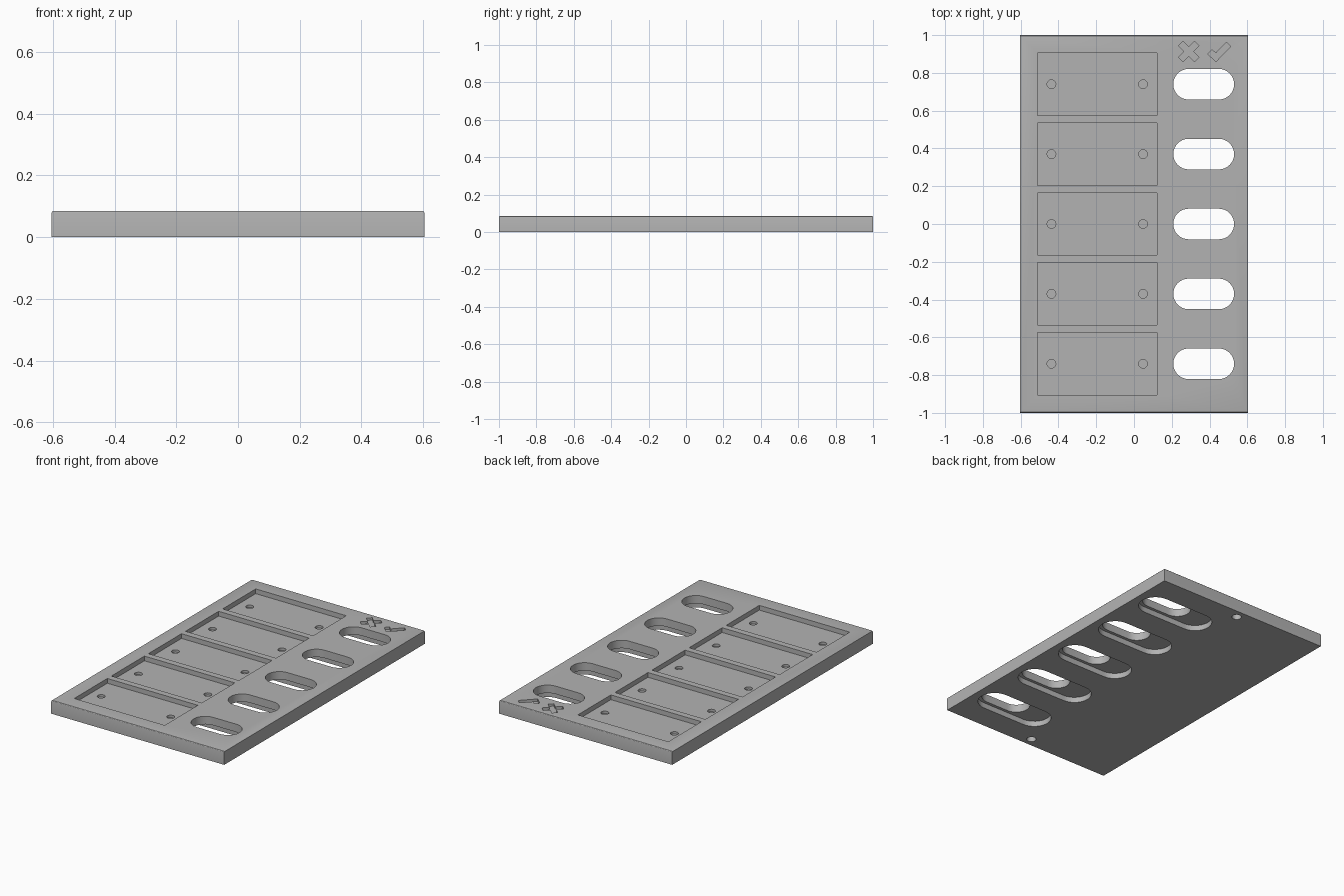
import bpy, bmesh, math

if "Cube" in bpy.data.objects:
    bpy.data.objects.remove(bpy.data.objects["Cube"])

W, L, H = 0.604, 1.0, 0.085
ROWS = [0.37 * i for i in range(-2, 3)]
TOP = H + 0.05

grey = bpy.data.materials.new("plain grey")
grey.use_nodes = True
colour = (0.45, 0.45, 0.45, 1)
grey.diffuse_color = colour
grey.node_tree.nodes["Principled BSDF"].inputs["Base Color"].default_value = colour


def prism(bm, outline, z0, z1):
    """Closed prism from a counter-clockwise outline."""
    low = [bm.verts.new((x, y, z0)) for x, y in outline]
    high = [bm.verts.new((x, y, z1)) for x, y in outline]
    bm.faces.new(low[::-1])
    bm.faces.new(high)
    n = len(outline)
    for i in range(n):
        j = (i + 1) % n
        bm.faces.new((low[i], low[j], high[j], high[i]))


def rect(x0, x1, y0, y1):
    return [(x0, y0), (x1, y0), (x1, y1), (x0, y1)]


def slot(x0, x1, y, r, n=16):
    """Round-ended slot along x; a circle when x1 - x0 is 2r."""
    pts = []
    for cx, start in ((x1 - r, -math.pi / 2), (x0 + r, math.pi / 2)):
        ends = n + 1 if x1 - x0 > 2 * r + 0.001 else n
        for i in range(ends):
            a = start + math.pi * i / n
            pts.append((cx + r * math.cos(a), y + r * math.sin(a)))
    return pts


def disc(x, y, r):
    return slot(x - r, x + r, y, r)


def cross(cx, cy, arm, w):
    """Plus outline turned by an eighth of a turn."""
    pts = []
    for k in range(4):
        a = math.pi / 4 + k * math.pi / 2
        c, s = math.cos(a), math.sin(a)
        for u, v in ((arm, -w), (arm, w), (w, w)):
            pts.append((cx + u * c - v * s, cy + u * s + v * c))
    return pts


def make(name, bm):
    mesh = bpy.data.meshes.new(name)
    bm.to_mesh(mesh)
    bm.free()
    obj = bpy.data.objects.new(name, mesh)
    bpy.context.collection.objects.link(obj)
    mesh.materials.append(grey)
    return obj


# Board with a fine bevel round its top edge
bm = bmesh.new()
prism(bm, rect(-W, W, -L, L), 0, H)
rim = [e for e in bm.edges if all(v.co.z > H / 2 for v in e.verts)]
bmesh.ops.bevel(bm, geom=rim, offset=0.007, segments=3, profile=0.5, affect='EDGES')
board = make("board", bm)

# First cuts: label pockets, through slots, cross and tick marks
bm = bmesh.new()
for y in ROWS:
    prism(bm, rect(-0.51, 0.122, y - 0.165, y + 0.165), H - 0.03, TOP)
    prism(bm, slot(0.208, 0.53, y, 0.081), -0.05, TOP)
prism(bm, cross(0.29, 0.914, 0.06, 0.017), H - 0.015, TOP)
tick = [(0.39, 0.9), (0.434, 0.86), (0.513, 0.94), (0.49, 0.963), (0.434, 0.905), (0.413, 0.922)]
prism(bm, tick, H - 0.015, TOP)
upper_cutter = make("upper_cutter", bm)

# Second cuts: holes in the pockets, wide slider grooves and holes underneath
bm = bmesh.new()
for y in ROWS:
    for x in (-0.437, 0.048):
        prism(bm, disc(x, y, 0.023), 0.04, TOP)
    prism(bm, slot(0.05, 0.555, y, 0.1), -0.05, 0.035)
for y in (-0.945, 0.945):
    prism(bm, disc(0, y, 0.028), -0.05, 0.05)
lower_cutter = make("lower_cutter", bm)

for cutter in (upper_cutter, lower_cutter):
    cutter.hide_render = True
    mod = board.modifiers.new("cut", 'BOOLEAN')
    mod.operation = 'DIFFERENCE'
    mod.solver = 'EXACT'
    mod.object = cutter

# Keep the cut result and drop the cutters
graph = bpy.context.evaluated_depsgraph_get()
result = bpy.data.meshes.new_from_object(board.evaluated_get(graph))
board.modifiers.clear()
board.data = result
for cutter in (upper_cutter, lower_cutter):
    bpy.data.objects.remove(cutter)

board.select_set(True)
bpy.context.view_layer.objects.active = board
bpy.ops.object.shade_smooth_by_angle(angle=math.radians(30))
